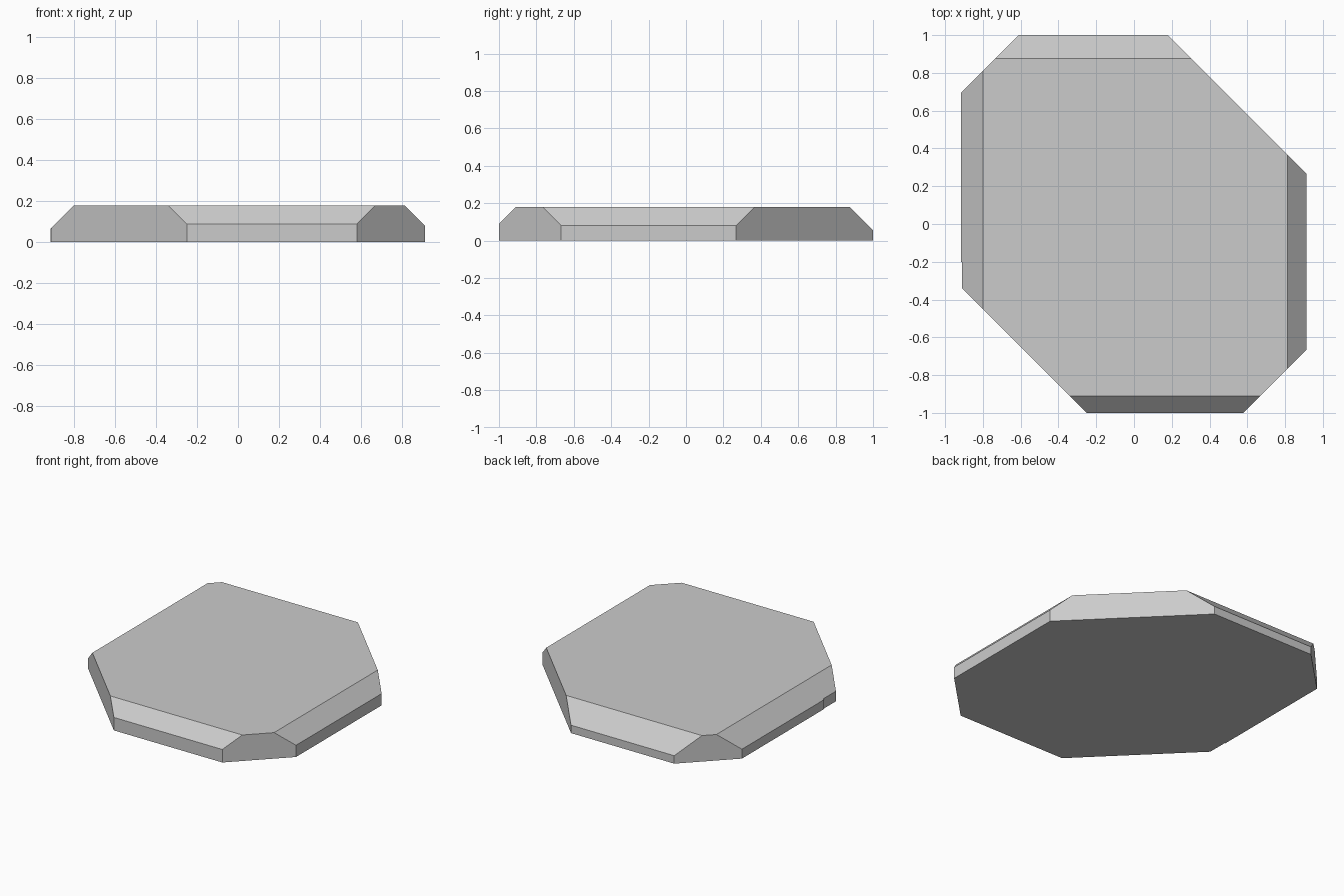
import bpy, bmesh
from mathutils import Vector

if "Cube" in bpy.data.objects:
    bpy.data.objects.remove(bpy.data.objects["Cube"])

H = 0.18
# octagonal outline, counter-clockwise, with the tiny step on the left side
outline = [(-0.25, -1), (0.58, -1), (0.912, -0.668), (0.912, 0.268), (0.18, 1),
           (-0.61, 1), (-0.915, 0.695), (-0.915, -0.2), (-0.91, -0.2), (-0.91, -0.34)]

# flat slab
bm = bmesh.new()
base = bm.faces.new([bm.verts.new((x, y, 0)) for x, y in outline])
ext = bmesh.ops.extrude_face_region(bm, geom=[base], use_keep_orig=True)
top = [v for v in ext["geom"] if isinstance(v, bmesh.types.BMVert)]
bmesh.ops.translate(bm, verts=top, vec=(0, 0, H))

# 45 degree slopes on the four straight sides: point on top edge, outward direction
slopes = [((0, -0.91), (0, -1)), ((0, 0.875), (0, 1)),
          ((-0.80, 0), (-1, 0)), ((0.813, 0), (1, 0))]
for (px, py), (nx, ny) in slopes:
    cut = bmesh.ops.bisect_plane(
        bm, geom=bm.verts[:] + bm.edges[:] + bm.faces[:], dist=1e-5,
        plane_co=Vector((px, py, H)), plane_no=Vector((nx, ny, 1)), clear_outer=True)
    rim = [e for e in cut["geom_cut"] if isinstance(e, bmesh.types.BMEdge)]
    bmesh.ops.contextual_create(bm, geom=rim)

bmesh.ops.recalc_face_normals(bm, faces=bm.faces[:])
mesh = bpy.data.meshes.new("octagonal_slab")
bm.to_mesh(mesh)
bm.free()
slab = bpy.data.objects.new("octagonal_slab", mesh)
bpy.context.collection.objects.link(slab)
